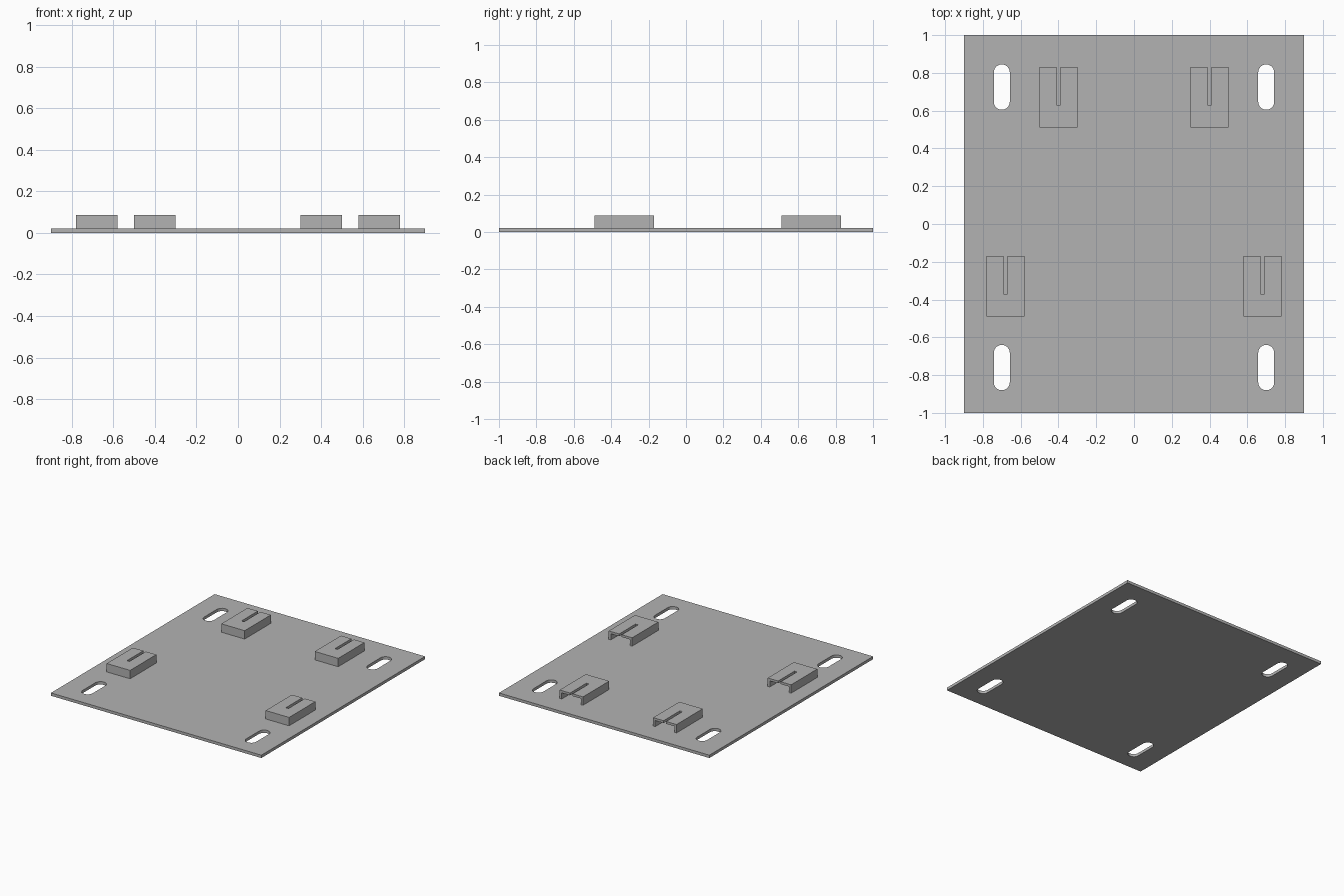
import bpy
import bmesh
from math import pi, cos, sin

PLATE_TOP, BRACKET_TOP = 0.022, 0.087
WALL = 0.018

if "Cube" in bpy.data.objects:
    bpy.data.objects.remove(bpy.data.objects["Cube"], do_unlink=True)

grey = bpy.data.materials.new("plain_grey")
grey.use_nodes = True
grey.diffuse_color = (0.45, 0.45, 0.45, 1)
grey.node_tree.nodes["Principled BSDF"].inputs["Base Color"].default_value = (0.45, 0.45, 0.45, 1)


def prism(name, outline, z0, z1):
    """Extrude a flat outline from z0 up to z1."""
    bm = bmesh.new()
    base = bm.faces.new([bm.verts.new((x, y, z0)) for x, y in outline])
    top = bmesh.ops.extrude_face_region(bm, geom=[base])["geom"]
    verts = [v for v in top if isinstance(v, bmesh.types.BMVert)]
    bmesh.ops.translate(bm, verts=verts, vec=(0, 0, z1 - z0))
    bmesh.ops.recalc_face_normals(bm, faces=bm.faces)
    mesh = bpy.data.meshes.new(name)
    bm.to_mesh(mesh)
    bm.free()
    mesh.materials.append(grey)
    obj = bpy.data.objects.new(name, mesh)
    bpy.context.collection.objects.link(obj)
    return obj


def rectangle(x0, x1, y0, y1):
    return [(x0, y0), (x1, y0), (x1, y1), (x0, y1)]


def slot(cx, cy, width, length, steps=12):
    """Outline of a slot with round ends, long in y."""
    r, h = width / 2, length / 2 - width / 2
    arc = [pi * i / steps for i in range(steps + 1)]
    return ([(cx + r * cos(a), cy + h + r * sin(a)) for a in arc]
            + [(cx - r * cos(a), cy - h - r * sin(a)) for a in arc])


def cut(target, cutters):
    """Subtract the cutters and bake the result into the target."""
    for cutter in cutters:
        cutter.hide_render = True
        mod = target.modifiers.new("cut", "BOOLEAN")
        mod.operation, mod.solver, mod.object = "DIFFERENCE", "EXACT", cutter
    depsgraph = bpy.context.evaluated_depsgraph_get()
    baked = bpy.data.meshes.new_from_object(target.evaluated_get(depsgraph))
    target.modifiers.clear()
    target.data = baked
    for cutter in cutters:
        bpy.data.objects.remove(cutter, do_unlink=True)


# Base plate with four mounting slots
plate = prism("base_plate", rectangle(-0.9, 0.9, -1, 1), 0, PLATE_TOP)
cut(plate, [prism("slot_cutter", slot(x, y, 0.085, 0.24), -0.1, 0.1)
            for x in (-0.7, 0.7) for y in (-0.76, 0.725)])

# Hollow bracket, open at the bottom and back, with a slit in its top
bracket = prism("bracket", rectangle(-0.1, 0.1, -0.16, 0.16), PLATE_TOP, BRACKET_TOP)
cavity = prism("cavity_cutter", rectangle(-0.1 + WALL, 0.1 - WALL, -0.16 + WALL, 0.3),
               -0.1, BRACKET_TOP - WALL)
slit = prism("slit_cutter", rectangle(-0.011, 0.011, -0.04, 0.3), 0.05, 0.2)
cut(bracket, [cavity, slit])

# Four brackets sharing one mesh
places = {"back_right": (-0.4, 0.67), "back_left": (0.4, 0.67),
          "front_right": (-0.68, -0.33), "front_left": (0.68, -0.33)}
for i, (place, (x, y)) in enumerate(places.items()):
    obj = bracket if i == 0 else bpy.data.objects.new("bracket", bracket.data)
    if i:
        bpy.context.collection.objects.link(obj)
    obj.name = place + "_bracket"
    obj.location = (x, y, 0)
